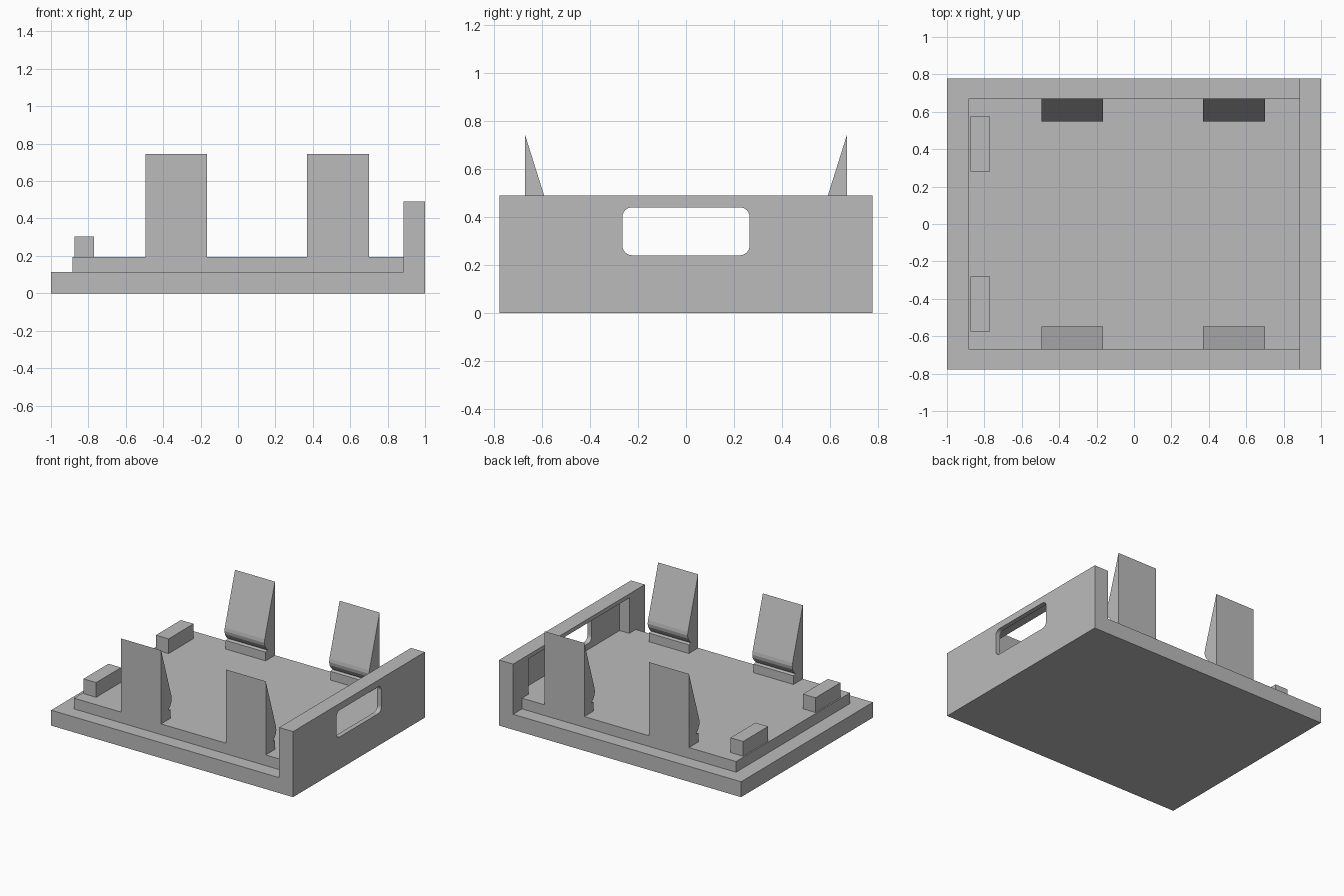
import bpy
import bmesh
from math import cos, sin, pi

default = bpy.data.objects.get("Cube")
if default:
    bpy.data.objects.remove(default, do_unlink=True)

grey = bpy.data.materials.new("plain grey")
grey.use_nodes = True
GREY = (0.5, 0.5, 0.5, 1)
grey.diffuse_color = GREY
grey.node_tree.nodes["Principled BSDF"].inputs["Base Color"].default_value = GREY


def prism(name, points, start, end):
    """Extrude a (y, z) outline along x from start to end."""
    bm = bmesh.new()
    face = bm.faces.new([bm.verts.new((start, y, z)) for y, z in points])
    moved = bmesh.ops.extrude_face_region(bm, geom=[face])["geom"]
    verts = [v for v in moved if isinstance(v, bmesh.types.BMVert)]
    bmesh.ops.translate(bm, vec=(end - start, 0, 0), verts=verts)
    bmesh.ops.recalc_face_normals(bm, faces=bm.faces[:])
    mesh = bpy.data.meshes.new(name)
    bm.to_mesh(mesh)
    bm.free()
    mesh.materials.append(grey)
    obj = bpy.data.objects.new(name, mesh)
    bpy.context.scene.collection.objects.link(obj)
    return obj


def box(name, x, y, z):
    outline = [(y[0], z[0]), (y[1], z[0]), (y[1], z[1]), (y[0], z[1])]
    return prism(name, outline, x[0], x[1])


def rounded(half, low, high, r, steps=6):
    """Rounded rectangle outline, centred on y = 0."""
    corners = [(half - r, high - r), (r - half, high - r),
               (r - half, low + r), (half - r, low + r)]
    points = []
    for i, (y, z) in enumerate(corners):
        for k in range(steps + 1):
            a = (i + k / steps) * pi / 2
            points.append((y + r * cos(a), z + r * sin(a)))
    return points


def cut(target, cutter):
    mod = target.modifiers.new(cutter.name, "BOOLEAN")
    mod.operation = "DIFFERENCE"
    mod.solver = "EXACT"
    mod.object = cutter
    cutter.hide_render = True
    cutter.hide_viewport = True


HALF_Y, RIM_Y = 0.778, 0.672
RIM_X, BASE_Z, STEP_Z = 0.885, 0.115, 0.195

# Stepped floor
box("base_plate", (-1, RIM_X), (-HALF_Y, HALF_Y), (0, BASE_Z))
box("raised_floor", (-RIM_X, RIM_X), (-RIM_Y, RIM_Y), (BASE_Z, STEP_Z))

# End wall with an inner pocket and a rounded port opening
wall = box("end_wall", (RIM_X, 1), (-HALF_Y, HALF_Y), (0, 0.49))
cut(wall, box("pocket_cutter", (0.8, 0.965), (-0.595, 0.595), (STEP_Z, 0.46)))
cut(wall, prism("port_cutter", rounded(0.265, 0.24, 0.44, 0.04), 0.9, 1.1))

# Snap clips: sloped blade, rounded lip, notch and foot (inward depth, height)
clip = [(0, STEP_Z), (0.11, STEP_Z), (0.11, 0.26), (0.085, 0.265),
        (0.105, 0.285), (0.12, 0.31), (0.125, 0.335), (0.121, 0.36), (0, 0.745)]
for side, label in ((-1, "front"), (1, "back")):
    outline = [(side * (RIM_Y - depth), z) for depth, z in clip]
    prism(label + "_right_clip", outline, -0.495, -0.165)
    prism(label + "_left_clip", outline, 0.37, 0.70)
    ys = sorted((side * 0.28, side * 0.575))
    box(label + "_stop_block", (-0.875, -0.77), ys, (STEP_Z, 0.305))
